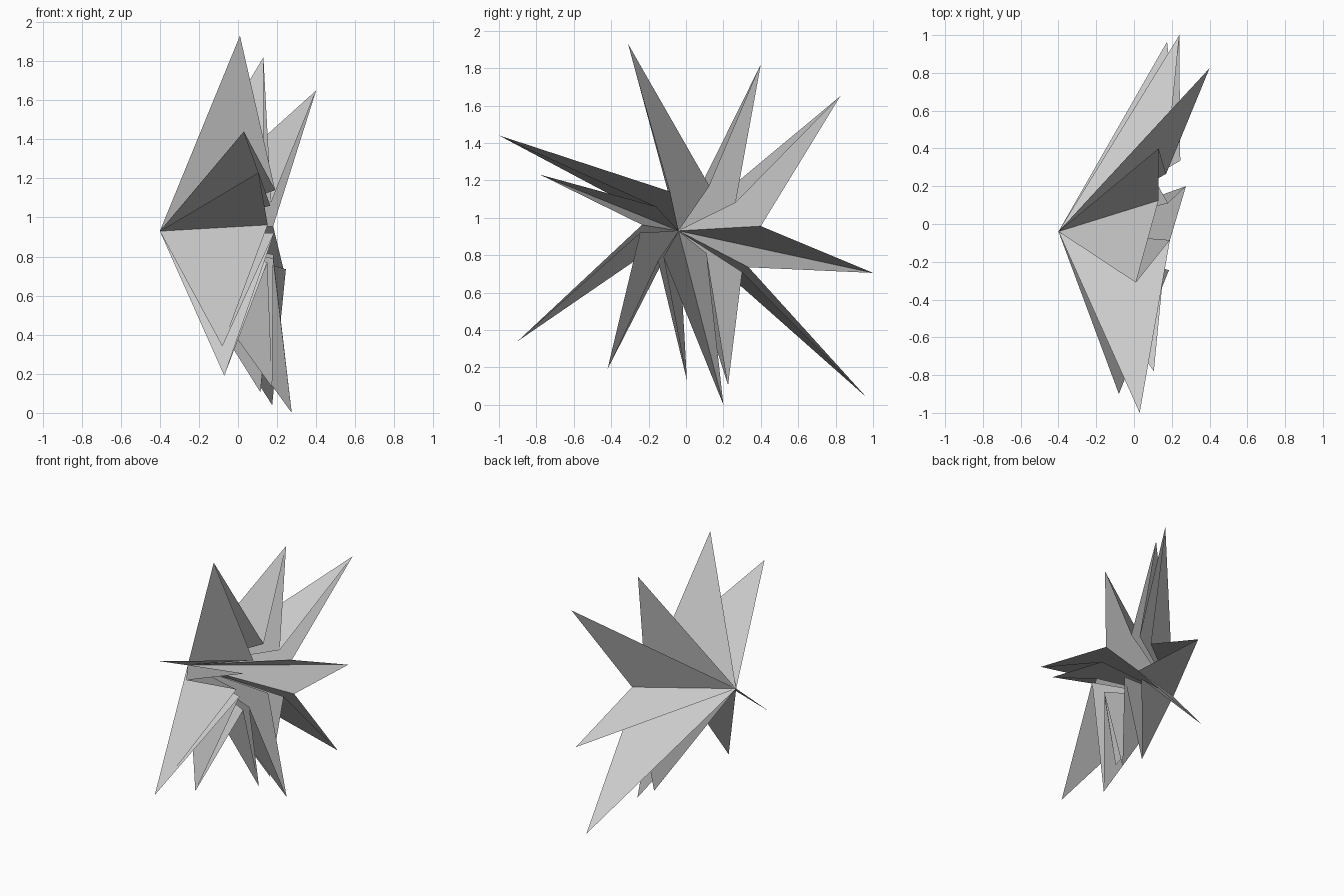
import bpy, bmesh

# Shared apex, then the alternating (tip, valley) points around the rim
APEX = (-0.40, -0.04, 0.93)
SPIKES = [
    ((0.01, -0.31, 1.93), (0.13, 0.125, 1.17)),
    ((0.13, 0.40, 1.82), (0.17, 0.265, 1.08)),
    ((0.40, 0.825, 1.65), (0.18, 0.40, 0.955)),
    ((0.24, 1.00, 0.705), (0.245, 0.335, 0.735)),
    ((0.175, 0.965, 0.04), (0.18, 0.30, 0.71)),
    ((0.115, 0.225, 0.105), (0.18, 0.11, 0.81)),
    ((0.275, 0.20, 0.00), (0.18, -0.12, 0.79)),
    ((0.175, 0.005, 0.13), (0.15, -0.15, 0.77)),
    ((-0.07, -0.42, 0.19), (0.185, -0.245, 0.92)),
    ((-0.08, -0.90, 0.34), (0.152, -0.235, 0.962)),
    ((0.105, -0.78, 1.23), (0.165, -0.16, 1.06)),
    ((0.03, -1.00, 1.44), (0.19, -0.085, 1.14)),
]

# Open, folded star shell: a fan of flat triangles from the apex to the rim
bm = bmesh.new()
apex = bm.verts.new(APEX)
rim = [bm.verts.new(p) for pair in SPIKES for p in pair]
for i, v in enumerate(rim):
    bm.faces.new((apex, v, rim[(i + 1) % len(rim)]))
bm.normal_update()

mesh = bpy.data.meshes.new("spiky_burst")
bm.to_mesh(mesh)
bm.free()
burst = bpy.data.objects.new("spiky_burst", mesh)
bpy.context.collection.objects.link(burst)
